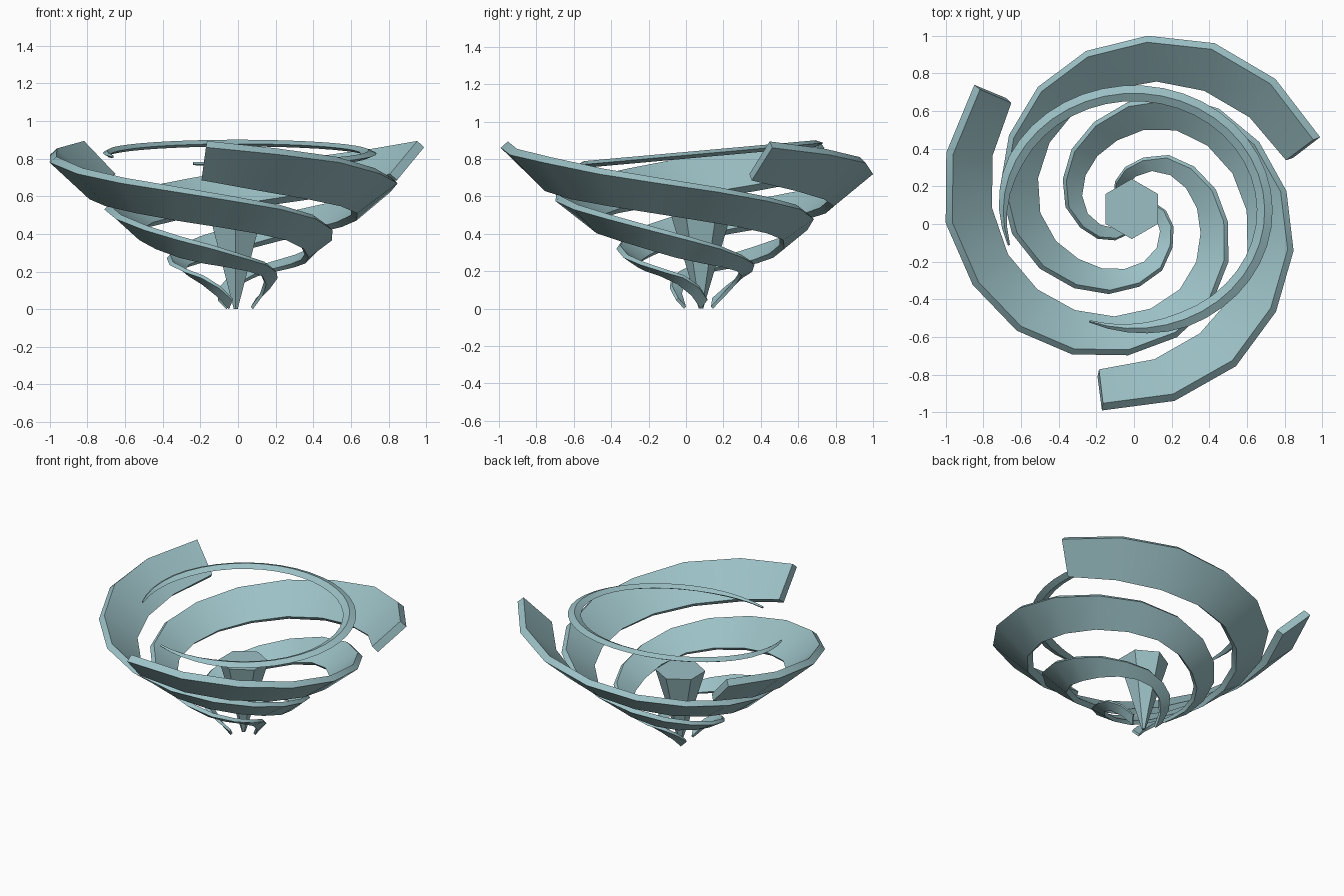
import bpy, bmesh, math

if "Cube" in bpy.data.objects:
    bpy.data.objects.remove(bpy.data.objects["Cube"])

CX, CY = -0.01, 0.07                      # shared axis of the spiral
STEP = math.radians(360 / 17)

teal = bpy.data.materials.new("pale teal")
teal.diffuse_color = (0.33, 0.53, 0.56, 1)
teal.use_nodes = True
teal.node_tree.nodes["Principled BSDF"].inputs["Base Color"].default_value = teal.diffuse_color


def lerp(keys, x):
    """Piecewise linear curve through (x, y) keys."""
    for (x0, y0), (x1, y1) in zip(keys, keys[1:]):
        if x <= x1:
            break
    return y0 + (y1 - y0) * (x - x0) / (x1 - x0)


def loft(name, sections, smooth=None):
    """Closed solid through a row of equal cross-sections."""
    bm = bmesh.new()
    rows = [[bm.verts.new(p) for p in s] for s in sections]
    n = len(rows[0])
    for a, b in zip(rows, rows[1:]):
        for i in range(n):
            j = (i + 1) % n
            bm.faces.new((a[i], a[j], b[j], b[i]))
    bm.faces.new(rows[0])
    bm.faces.new(rows[-1])
    bmesh.ops.recalc_face_normals(bm, faces=bm.faces)
    me = bpy.data.meshes.new(name)
    bm.to_mesh(me)
    bm.free()
    me.materials.append(teal)
    ob = bpy.data.objects.new(name, me)
    bpy.context.collection.objects.link(ob)
    if smooth:
        bpy.ops.object.select_all(action='DESELECT')
        ob.select_set(True)
        bpy.context.view_layer.objects.active = ob
        bpy.ops.object.shade_smooth_by_angle(angle=math.radians(smooth))
    return ob


# Bowl profile (radius, height), and radius of each band edge per step
BOWL = [(0.09, 0), (0.12, 0.04), (0.22, 0.155), (0.38, 0.25), (0.53, 0.38),
        (0.70, 0.52), (0.88, 0.665), (1.073, 0.86)]
UPPER = [(0, 1.073), (1, 1.035), (2, 0.993), (3, 0.934), (4, 0.884), (5, 0.827),
         (6, 0.768), (7.5, 0.685), (9.7, 0.53), (12, 0.405), (13, 0.355),
         (14, 0.29), (15.3, 0.22), (17, 0.125)]
LOWER = [(0, 0.90), (1, 0.835), (2, 0.78), (5, 0.64), (6.45, 0.58), (7.9, 0.52),
         (10.2, 0.395), (13.6, 0.275), (16, 0.145), (17, 0.09)]


def band_section(s, start):
    """Slanted rectangular cross-section of a spiral band at step s."""
    ang = start + s * STEP
    lag = math.radians(3.2 * (1 + 0.25 * s))
    t = 0.05 - 0.002 * s
    pts = []
    for keys, a, inner in ((UPPER, ang, 0), (UPPER, ang, 1),
                           (LOWER, ang - lag, 1), (LOWER, ang - lag, 0)):
        r = lerp(keys, s)
        z = lerp(BOWL, r) + inner * t * 0.68
        r -= inner * t * 0.78
        pts.append((CX + r * math.cos(a), CY + r * math.sin(a), z))
    return pts


# Three spiral bands, one turn each
for k in range(3):
    start = math.radians(21.4 + 120 * k)
    loft(f"spiral_band_{k + 1}", [band_section(s, start) for s in range(18)], 35)

# Hexagonal inverted cone in the middle
hexagon = [math.radians(30 + 60 * i) for i in range(6)]
loft("centre_cone", [[(CX - 0.002 + r * math.cos(a), CY + 0.01 + r * math.sin(a), z)
                      for a in hexagon] for r, z in ((0.012, 0.0), (0.16, 0.5))])

# Tilted open ring with a diamond section and tapered tips
ring = []
N = 36
for i in range(N + 1):
    f = i / N
    a = math.radians(-110 + 307 * f)
    w = 0.006 + 0.036 * min(1, min(f, 1 - f) / 0.13)
    h = 0.008 + 0.010 * min(1, min(f, 1 - f) / 0.1)
    section = []
    for dr, dz in ((w, 0), (0, h), (-w, 0), (0, -h)):
        x = CX + 0.01 + (0.695 + dr) * math.cos(a)
        y = CY + (0.625 + dr) * math.sin(a)
        section.append((x, y, 0.882 + 0.09 * (y - 0.69) + dz))
    ring.append(section)
loft("tilted_ring", ring, 35)
